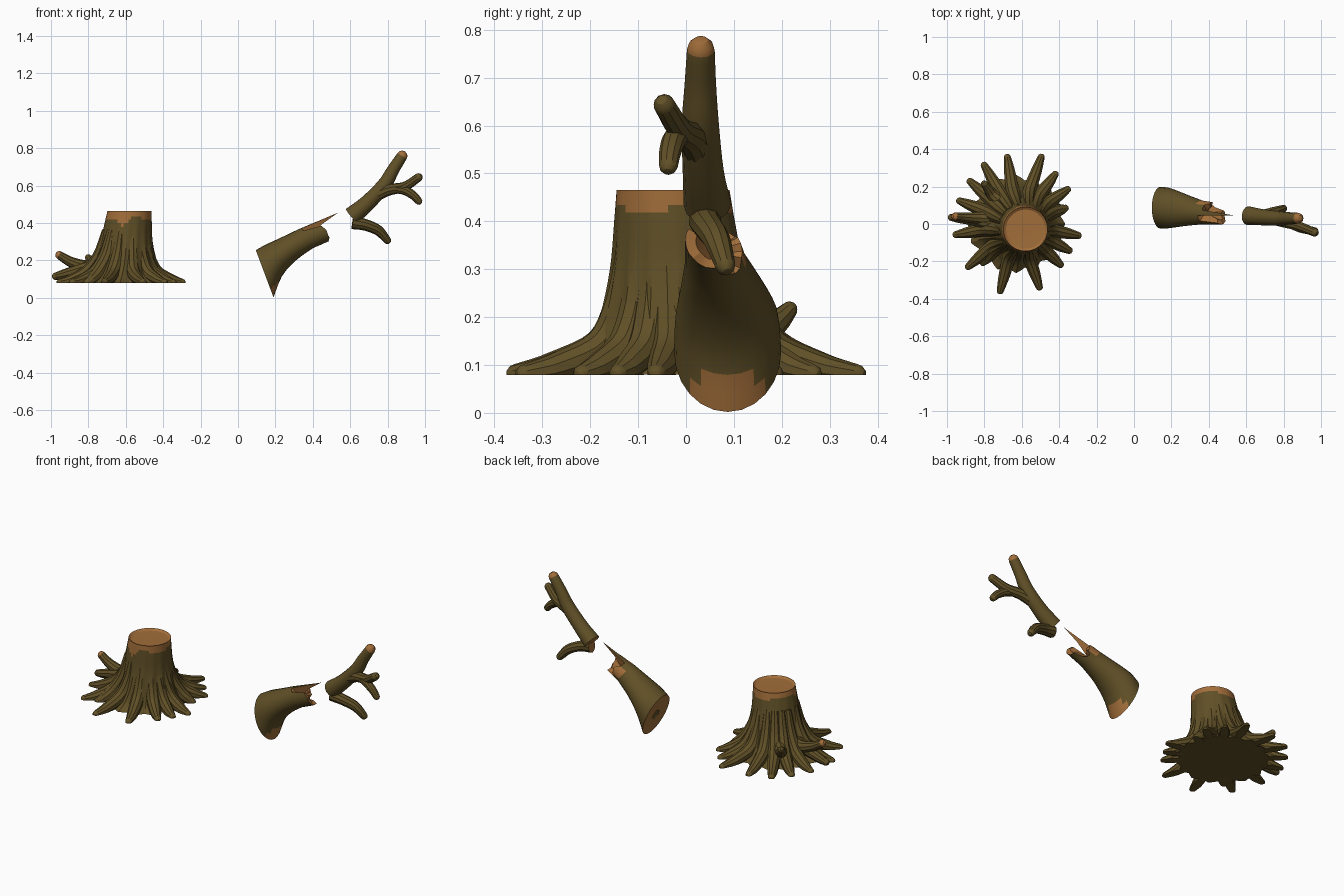
import bpy, bmesh, math
from mathutils import Vector

if "Cube" in bpy.data.objects:
    bpy.data.objects.remove(bpy.data.objects["Cube"])


def material(name, col):
    m = bpy.data.materials.new(name)
    m.diffuse_color = (*col, 1)
    m.use_nodes = True
    m.node_tree.nodes["Principled BSDF"].inputs["Base Color"].default_value = m.diffuse_color
    return m


MATS = [material("bark_brown", (0.118, 0.080, 0.020)),
        material("cut_wood_orange", (0.36, 0.155, 0.042))]
BARK, WOOD = 0, 1


def finish(bm, name):
    bmesh.ops.recalc_face_normals(bm, faces=bm.faces[:])
    me = bpy.data.meshes.new(name)
    bm.to_mesh(me)
    bm.free()
    for m in MATS:
        me.materials.append(m)
    ob = bpy.data.objects.new(name, me)
    bpy.context.collection.objects.link(ob)
    bpy.ops.object.select_all(action='DESELECT')
    ob.select_set(True)
    bpy.context.view_layer.objects.active = ob
    bpy.ops.object.shade_smooth_by_angle(angle=math.radians(30))


def spline(keys, steps):
    """Catmull-Rom through keys of any dimension."""
    k = [Vector(p) for p in keys]
    k = [2 * k[0] - k[1]] + k + [2 * k[-1] - k[-2]]
    out = []
    for i in range(1, len(k) - 2):
        a, b, c, d = k[i - 1:i + 3]
        for s in range(steps):
            t = s / steps
            out.append(0.5 * (2 * b + (c - a) * t + (2 * a - 5 * b + 4 * c - d) * t * t
                              + (3 * b - a - 3 * c + d) * t ** 3))
    return out + [k[-2]]


def bridge(bm, a, b, mat=BARK):
    n = len(a)
    faces = [bm.faces.new((a[i], a[(i + 1) % n], b[(i + 1) % n], b[i])) for i in range(n)]
    for f in faces:
        f.material_index = mat
    return faces


def fan(bm, ring, co, mat):
    c = bm.verts.new(co)
    for i in range(len(ring)):
        bm.faces.new((ring[i], ring[(i + 1) % len(ring)], c)).material_index = mat


def tube(bm, keys, start=BARK, end=BARK, seg=10, steps=4):
    """Tapered limb with round tip; keys are (x, y, z, radius)."""
    pts = spline(keys, steps)
    cen = [p.to_3d() if len(p) == 3 else Vector(p[:3]) for p in pts]
    rad = [p[3] for p in pts]
    tip = (cen[-1] - cen[-2]).normalized()
    r = rad[-1]
    last = cen[-1].copy()
    for off, k in ((0.5, 0.87), (0.88, 0.5)):
        cen.append(last + tip * r * off)
        rad.append(r * k)
    ref = Vector((0, 0, 1)).cross(cen[-1] - cen[0]).normalized()
    rings = []
    for i, c in enumerate(cen):
        t = (cen[min(i + 1, len(cen) - 1)] - cen[max(i - 1, 0)]).normalized()
        n1 = t.cross(ref).normalized()
        n2 = t.cross(n1)
        rings.append([bm.verts.new(c + rad[i] * (n1 * math.cos(a) + n2 * math.sin(a)))
                      for a in (2 * math.pi * j / seg for j in range(seg))])
    for i in range(len(rings) - 1):
        bridge(bm, rings[i], rings[i + 1], end if i >= len(rings) - 3 else BARK)
    fan(bm, rings[0], cen[0], start)
    fan(bm, rings[-1], last + tip * r, end)


# Stump body: fluted flare, with ragged cut-wood collar and sunken top
SEG = 64
bm = bmesh.new()
prof = spline([(.08, .25, -.63, 0), (.12, .205, -.62, 0), (.2, .165, -.605, -.01),
               (.3, .138, -.597, -.018), (.4, .125, -.587, -.024), (.465, .118, -.58, -.027)], 4)
rings = []
for z, r, cx, cy in prof:
    flute = 0.05 * (0.465 - z) / 0.385
    ring = []
    for j in range(SEG):
        a = 2 * math.pi * j / SEG
        rr = r * (1 + flute * math.cos(16 * a))
        ring.append(bm.verts.new((cx + rr * math.cos(a), cy + rr * math.sin(a), z)))
    rings.append(ring)
for i in range(len(rings) - 1):
    for f in bridge(bm, rings[i], rings[i + 1]):
        c = f.calc_center_median()
        a = math.atan2(c.y + .027, c.x + .58)
        limit = .43 - .05 * math.exp(-((a + 1.85) / .3) ** 2) + .012 * math.sin(3 * a)
        f.material_index = WOOD if c.z > limit else BARK
inner = [bm.verts.new((-.58 + .104 * math.cos(2 * math.pi * j / SEG),
                       -.027 + .104 * math.sin(2 * math.pi * j / SEG), .455)) for j in range(SEG)]
bridge(bm, rings[-1], inner, WOOD)
fan(bm, inner, (-.58, -.027, .453), WOOD)
bm.faces.new(rings[0])
finish(bm, "stump")

# Ground roots: run down the stump and out, cut flat underneath
bm = bmesh.new()
tips = [(-.49, .375), (-.68, .375), (-.81, .33), (-.89, .24), (-.95, .13), (-.97, -.06),
        (-.90, -.24), (-.72, -.375), (-.50, -.355), (-.38, -.23), (-.33, -.15),
        (-.28, -.065), (-.35, .09), (-.34, .195), (-.41, .28), (-.82, -.22)]
for x, y in tips:
    d = Vector((x + .62, y))
    R = d.length
    d.normalize()
    path = [(.105, .36, .024), (.13, .23, .036), (.185, .14, .037),
            (.5 * (.19 + R), .096, .031), (R - .02, .082, .02)]
    tube(bm, [(-.60 - .02 * min(1, i / 2) + d.x * r, -.02 * max(0, 1 - i / 2) + d.y * r, z, w)
              for i, (r, z, w) in enumerate(path)])
bmesh.ops.bisect_plane(bm, geom=bm.verts[:] + bm.edges[:] + bm.faces[:], dist=1e-5,
                       plane_co=(0, 0, .079), plane_no=(0, 0, 1), clear_inner=True)
bmesh.ops.holes_fill(bm, edges=[e for e in bm.edges if e.is_boundary], sides=0)
finish(bm, "ground_roots")

# Raised roots on the left side
bm = bmesh.new()
tube(bm, [(-.70, .02, .19, .04), (-.80, .03, .165, .036), (-.89, .035, .19, .028),
          (-.955, .04, .228, .022)], end=WOOD)
tube(bm, [(-.68, .09, .19, .038), (-.75, .15, .165, .034), (-.78, .19, .19, .026),
          (-.80, .215, .215, .018)])
tube(bm, [(-.72, -.01, .18, .04), (-.84, .02, .15, .034), (-.93, .03, .125, .027),
          (-.975, .035, .115, .02)])
finish(bm, "raised_roots")

# Fallen log: rings given by upper x,z / lower x,z / y centre / half width
bm = bmesh.new()
N = 24
log = spline([(.095, .255, .19, .002, .087, .112), (.15, .285, .235, .115, .085, .107),
              (.23, .322, .31, .20, .075, .086), (.32, .365, .40, .265, .062, .064)], 3)
end = Vector((.535, .455, .60, .352, .046, .048))


def log_point(k, a):
    u, l = Vector((k[0], k[4], k[1])), Vector((k[2], k[4], k[3]))
    return (u + l) / 2 + (u - l) / 2 * math.cos(a) + Vector((0, k[5] * math.sin(a), 0))


rings = [[bm.verts.new(log_point(k, 2 * math.pi * j / N)) for j in range(N)] for k in log]
for i in range(len(rings) - 1):
    for j, f in enumerate(bridge(bm, rings[i], rings[i + 1])):
        if i < 2 and abs(j + .5 - N / 2) < 3 - i:
            f.material_index = WOOD
# Splintered end: length of each splinter by angle, one long thin spike on top
reach = [1, .2, .2, .2, .3, .3, .25, .25, .14, .14, .2, .43,
         .43, .43, .46, .5, .5, .52, .54, .52, .5, .1, .08, .08]
jag = [bm.verts.new(log_point(log[-1].lerp(end, f), 2 * math.pi * j / N))
       for j, f in enumerate(reach)]
for j, f in enumerate(bridge(bm, rings[-1], jag)):
    if 3 <= j <= 6:
        f.material_index = WOOD
mid = log[-1].lerp(end, .12)
hollow = []
for j, f in enumerate(reach):
    k = log[-1].lerp(end, min(f, .55) * .95)
    p = log_point(k, 2 * math.pi * j / N)
    c = Vector(((k[0] + k[2]) / 2, k[4], (k[1] + k[3]) / 2))
    hollow.append(bm.verts.new(c.lerp(p, .6)))
bridge(bm, jag, hollow, WOOD)
fan(bm, hollow, ((mid[0] + mid[2]) / 2, mid[4], (mid[1] + mid[3]) / 2), WOOD)
# Cut base of the log with a small dark heart
c0 = Vector((.143, .087, .128))
heart = [bm.verts.new(c0.lerp(v.co, .25)) for v in rings[0]]
bridge(bm, rings[0], heart, WOOD)
fan(bm, heart, c0 + Vector((.02, 0, .007)), BARK)
finish(bm, "fallen_log")

# Broken branch with its forks
bm = bmesh.new()
tube(bm, [(.608, .045, .436, .05), (.69, .036, .505, .043), (.78, .03, .60, .039),
          (.83, .03, .685, .033), (.877, .031, .758, .029)], WOOD, WOOD, 12)
tube(bm, [(.72, .03, .535, .03), (.80, .012, .575, .031), (.89, -.015, .594, .026),
          (.965, -.045, .643, .023)])
tube(bm, [(.83, .0, .582, .022), (.89, -.022, .575, .025), (.94, -.033, .545, .023),
          (.966, -.037, .517, .02)])
tube(bm, [(.612, .04, .402, .035), (.68, .045, .39, .031), (.75, .065, .36, .028),
          (.798, .082, .308, .021)], WOOD)
finish(bm, "broken_branch")
